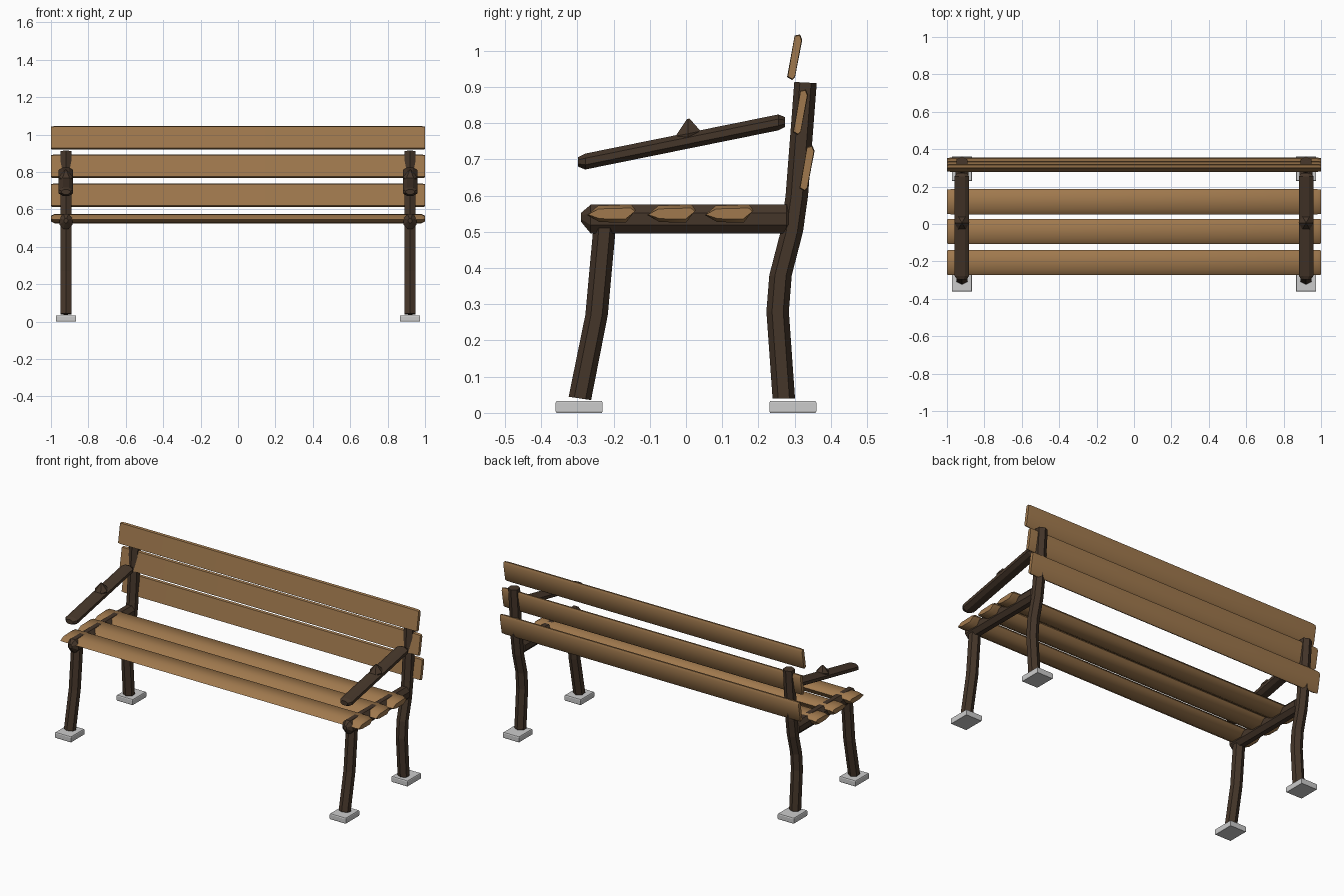
import bpy, bmesh
from math import cos, sin, pi, radians

if "Cube" in bpy.data.objects:
    bpy.data.objects.remove(bpy.data.objects["Cube"])


def material(name, rgb):
    m = bpy.data.materials.new(name)
    m.diffuse_color = (*rgb, 1)
    m.use_nodes = True
    m.node_tree.nodes["Principled BSDF"].inputs["Base Color"].default_value = m.diffuse_color
    return m


wood = material("warm_wood", (0.35, 0.19, 0.075))
dark = material("dark_wood", (0.06, 0.037, 0.023))


def loft(name, rings, mat=None, smooth=None):
    """Skin a list of equal-sized rings and cap both ends."""
    bm = bmesh.new()
    vs = [[bm.verts.new(p) for p in r] for r in rings]
    n = len(vs[0])
    for a, b in zip(vs, vs[1:]):
        for i in range(n):
            j = (i + 1) % n
            bm.faces.new((a[i], a[j], b[j], b[i]))
    bm.faces.new(vs[0])
    bm.faces.new(vs[-1])
    bmesh.ops.recalc_face_normals(bm, faces=bm.faces)
    me = bpy.data.meshes.new(name)
    bm.to_mesh(me)
    bm.free()
    if smooth:
        me.polygons.foreach_set("use_smooth", [True] * len(me.polygons))
        me.set_sharp_from_angle(angle=radians(smooth))
    if mat:
        me.materials.append(mat)
    ob = bpy.data.objects.new(name, me)
    bpy.context.collection.objects.link(ob)
    return ob


def ngon(n, rx, ry, turn=0.0):
    return [(rx * cos(turn + 2 * pi * i / n), ry * sin(turn + 2 * pi * i / n)) for i in range(n)]


def leg(name, x, path):
    # path of (y, z) centres, six-sided post with edges facing front and back
    loft(name, [[(x + a, y + b, z + slope * b) for a, b in ngon(6, 0.034, 0.031, pi / 6)]
                for y, z, slope in path], dark)


def beam(name, x, stations, rx, rz):
    # stations of (y, z, scale) along the depth of the bench
    loft(name, [[(x + s * a, y, z + s * b) for a, b in ngon(8, rx * 1.08, rz * 1.08, pi / 8)]
                for y, z, s in stations], dark)


def slat(name, profile, cy, cz, squeeze_y, squeeze_z):
    # board along x whose ends are slightly thinned
    rings = []
    for x, e in ((-1, 1), (-0.98, 0), (0.98, 0), (1, 1)):
        fy, fz = (squeeze_y, squeeze_z) if e else (1, 1)
        rings.append([(x, cy + a * fy, cz + b * fz) for a, b in profile])
    loft(name, rings, wood, 50)


# Seat slats
seat_profile = [(-.067, -.004), (-.037, .022), (.055, .026), (.067, .01), (.04, -.025), (-.033, -.023)]
for i, y in enumerate((-0.206, -0.04, 0.119)):
    slat(f"seat_slat_{i + 1}", seat_profile, y, 0.55, 0.97, 0.6)

# Backrest slats
back_profile = [(-.021, -.055), (-.007, -.063), (.001, -.055), (.021, .048), (.015, .063), (0, .06)]
for i, (y, z) in enumerate(((0.334, 0.675), (0.316, 0.83), (0.30, 0.982))):
    slat(f"back_slat_{i + 1}", back_profile, y, z, 0.9, 0.96)

for side, x in (("left", -0.92), ("right", 0.92)):
    # Legs
    leg(f"front_leg_{side}", x, [(-0.293, 0.04, -0.15), (-0.247, 0.27, 0), (-0.225, 0.51, 0)])
    leg(f"back_leg_{side}", x, [(0.27, 0.04, 0), (0.253, 0.28, 0), (0.261, 0.38, 0),
                                (0.292, 0.50, 0), (0.306, 0.60, 0), (0.33, 0.912, -0.05)])
    # Seat support rail
    beam(f"seat_rail_{side}", x, [(-0.29, 0.54, 0.3), (-0.263, 0.535, 1),
                                  (0.278, 0.535, 1), (0.302, 0.535, 0.3)], 0.035, 0.04)
    # Sloping armrest with its peaked knob
    beam(f"armrest_{side}", x, [(-0.298, 0.693, 0.6), (-0.278, 0.694, 1),
                                (0.255, 0.802, 1), (0.274, 0.803, 0.6)], 0.039, 0.022)
    loft(f"armrest_knob_{side}",
         [[(x + s * a, 0.006 + s * b, z + s * b * 0.2) for a, b in ngon(6, 0.04, 0.04)]
          for s, z in ((0.9, 0.75), (1, 0.771), (0.1, 0.812))], dark)
    # Foot pads
    for end, y in (("front", -0.295), ("back", 0.295)):
        loft(f"{end}_foot_{side}",
             [[(x + s * a, y + s * b, z) for a, b in
               ((-.054, -.065), (.054, -.065), (.054, .065), (-.054, .065))]
              for s, z in ((0.97, 0), (1, 0.005), (1, 0.028), (0.96, 0.033))])
